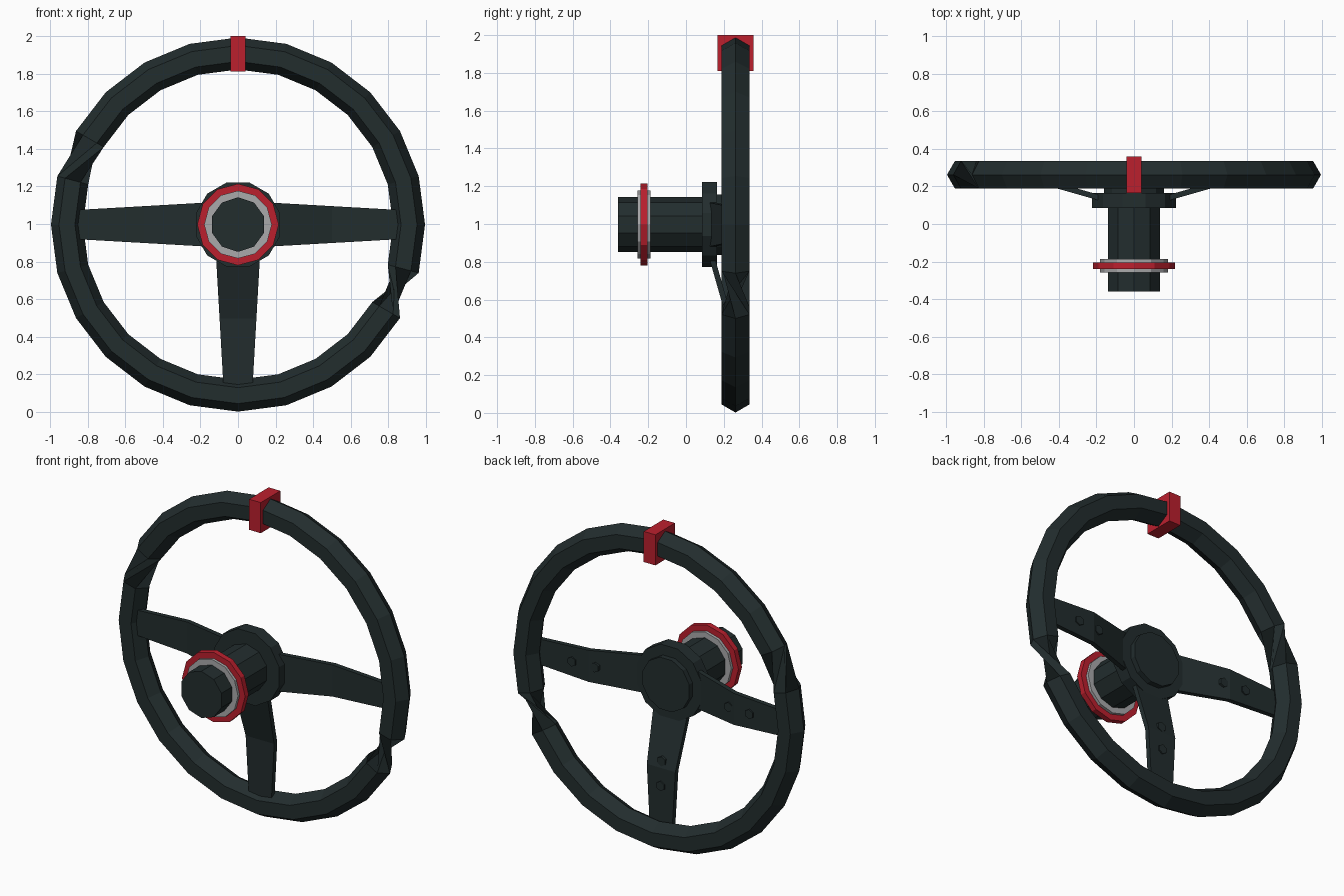
import bpy, math
from mathutils import Matrix, Vector

if "Cube" in bpy.data.objects:
    bpy.data.objects.remove(bpy.data.objects["Cube"])

CZ = 0.997      # wheel axis height
RIM_Y = 0.262   # rim plane


def material(name, rgb):
    m = bpy.data.materials.new(name)
    m.diffuse_color = (*rgb, 1)
    m.use_nodes = True
    m.node_tree.nodes["Principled BSDF"].inputs["Base Color"].default_value = m.diffuse_color
    return m


DARK = material("dark_leather", (0.016, 0.026, 0.027))
RED = material("red", (0.50, 0.014, 0.027))
GREY = material("grey_metal", (0.40, 0.40, 0.41))


def mesh_object(name, verts, faces, mat):
    me = bpy.data.meshes.new(name)
    me.from_pydata(verts, [], faces)
    me.materials.append(mat)
    ob = bpy.data.objects.new(name, me)
    bpy.context.collection.objects.link(ob)
    return ob


def disc(name, r, y0, y1, mat, sides=12, phase=0.0, x=0.0, z=CZ):
    """Prism lying along y; phase 0 puts a vertex at the top."""
    verts = []
    for y in (y0, y1):
        for i in range(sides):
            a = 2 * math.pi * i / sides + phase
            verts.append((x + r * math.sin(a), y, z + r * math.cos(a)))
    faces = [tuple(range(sides))[::-1], tuple(range(sides, 2 * sides))]
    for i in range(sides):
        j = (i + 1) % sides
        faces.append((i, j, sides + j, sides + i))
    ob = mesh_object(name, verts, [f[::-1] for f in faces], mat)
    return ob


# Rim: hexagonal section, with two spans twisted by a third of a turn
N, S, MAJOR, MINOR = 24, 6, 0.91, 0.085
verts, faces = [], []
for i in range(N):
    a = 2 * math.pi * i / N
    for k in range(S):
        b = 2 * math.pi * k / S
        r = MAJOR + MINOR * math.cos(b)
        verts.append((r * math.cos(a), RIM_Y + MINOR * math.sin(b), CZ + r * math.sin(a)))
twist = {10: 2, 22: -2}
for i in range(N):
    n, s = (i + 1) % N, twist.get(i, 0)
    for k in range(S):
        faces.append((i * S + k, i * S + (k + 1) % S,
                      n * S + (k + 1 + s) % S, n * S + (k + s) % S))
mesh_object("rim", verts, faces, DARK)

# Red band at the top of the rim
x, y, z0, z1 = 0.04, 0.096, 1.81, 2.0
band = [(sx * x, RIM_Y + sy * y, z) for z in (z0, z1)
        for sx, sy in ((-1, -1), (1, -1), (1, 1), (-1, 1))]
mesh_object("top_marker", band, [(3, 2, 1, 0), (4, 5, 6, 7), (0, 1, 5, 4),
                                 (1, 2, 6, 5), (2, 3, 7, 6), (3, 0, 4, 7)], RED)

# Spokes: tapered bent plates, with small hexagonal bolts on the back
STATIONS = [(0.15, 0.118, 0.115), (0.5, 0.098, 0.215), (0.87, 0.077, 0.217)]
THICK = 0.03
for name, angle in (("right", 0), ("left", 180), ("lower", 90)):
    rot = Matrix.Translation((0, 0, CZ)) @ Matrix.Rotation(math.radians(angle), 4, 'Y')
    verts, faces = [], [(0, 1, 2, 3), (11, 10, 9, 8)]
    for r, w, y in STATIONS:
        verts += [rot @ Vector(p) for p in ((r, y, -w), (r, y, w),
                                            (r, y + THICK, w), (r, y + THICK, -w))]
    for s in (0, 4):
        for k in range(4):
            j = (k + 1) % 4
            faces.append((s + k, s + 4 + k, s + 4 + j, s + j))
    mesh_object(name + "_spoke", verts, faces, DARK)
    for n, (r, y) in enumerate(((0.46, 0.236), (0.61, 0.246))):
        p = rot @ Vector((r, 0, 0))
        disc(f"{name}_bolt_{n + 1}", 0.03, y - 0.01, y + 0.008, DARK, 6, 0, p.x, p.z)

# Hub and column along the y axis
FLAT = math.pi / 12
disc("column", 0.145, -0.36, 0.10, DARK, 10)
disc("hub_flange", 0.232, 0.085, 0.165, DARK, 12, FLAT)
disc("hub_back_cap", 0.166, 0.16, 0.198, DARK, 12, FLAT)
disc("grey_collar", 0.18, -0.257, -0.187, GREY)
disc("red_collar", 0.217, -0.24, -0.205, RED)
